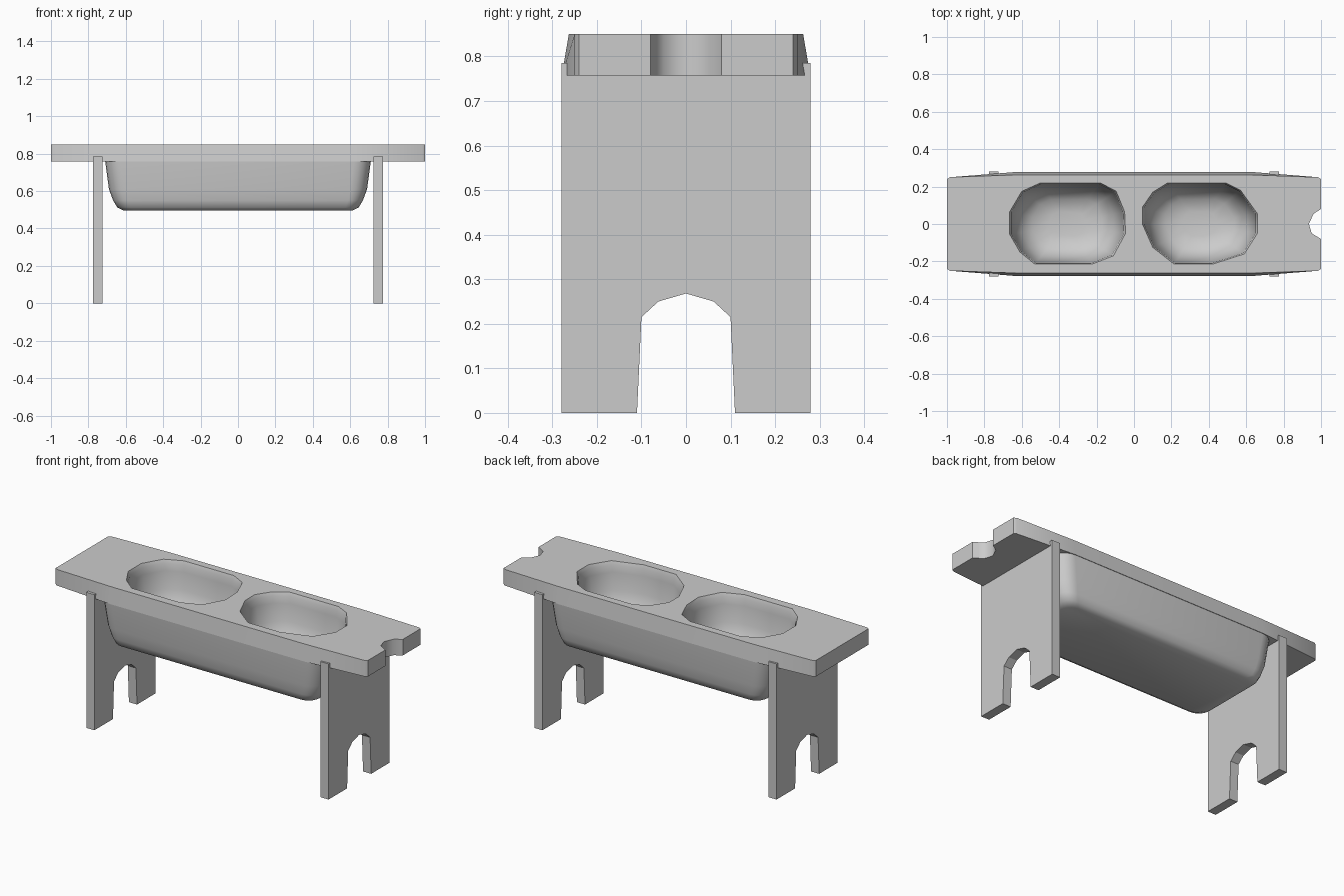
import bpy, bmesh, math

if "Cube" in bpy.data.objects:
    bpy.data.objects.remove(bpy.data.objects["Cube"])

def loft(name, rings):
    """Closed solid from stacked rings of equal point count, bottom to top."""
    bm = bmesh.new()
    vr = [[bm.verts.new(p) for p in r] for r in rings]
    n = len(vr[0])
    for a, b in zip(vr, vr[1:]):
        for i in range(n):
            j = (i + 1) % n
            bm.faces.new((a[i], a[j], b[j], b[i]))
    bm.faces.new(vr[0][::-1])
    bm.faces.new(vr[-1])
    bmesh.ops.recalc_face_normals(bm, faces=bm.faces)
    me = bpy.data.meshes.new(name)
    bm.to_mesh(me)
    bm.free()
    ob = bpy.data.objects.new(name, me)
    bpy.context.collection.objects.link(ob)
    return ob

def boolean(target, other, op):
    m = target.modifiers.new(op, 'BOOLEAN')
    m.operation, m.solver, m.object = op, 'EXACT', other
    bpy.context.view_layer.objects.active = target
    bpy.ops.object.modifier_apply(modifier=m.name)
    bpy.data.objects.remove(other)

def rounded(hx, hy, r, z, seg=5):
    pts = []
    for k, (sx, sy) in enumerate([(1, 1), (-1, 1), (-1, -1), (1, -1)]):
        for i in range(seg + 1):
            a = math.pi / 2 * (k + i / seg)
            pts.append((sx * (hx - r) + r * math.cos(a), sy * (hy - r) + r * math.sin(a), z))
    return pts

# plank top: slightly bowed outline with a notch in the right end
def plank_ring(z, mid):
    side = [(1, .24), (.985, .25), (.62, mid), (-.62, mid), (-.985, .25), (-1, .24)]
    notch = [(1, -.08), (.975, -.065), (.95, -.05), (.935, 0), (.96, .055), (1, .08)]
    return [(x, y, z) for x, y in side + [(x, -y) for x, y in side[::-1]] + notch]

bench = loft("bench_top", [plank_ring(.757, .279), plank_ring(.85, .263)])

# trough body under the plank
trough = loft("trough", [rounded(hx, hy, r, z) for hx, hy, r, z in [
    (.61, .215, .06, .495), (.645, .245, .07, .512), (.668, .256, .08, .55),
    (.69, .266, .09, .61), (.71, .276, .09, .757), (.71, .262, .09, .80)]])
boolean(bench, trough, 'UNION')

# two hollow basins
right = [(.66, .055), (.57, .18), (.49, .22), (.18, .22), (.10, .17), (.045, .09),
         (.045, 0), (.10, -.125), (.215, -.215), (.42, -.215), (.59, -.16), (.66, -.05)]
left = [(-.05, .065), (-.095, .175), (-.18, .22), (-.50, .22), (-.60, .175), (-.665, .065),
        (-.665, -.055), (-.61, -.15), (-.53, -.215), (-.225, -.215), (-.11, -.17), (-.045, -.05)]
profile = [(.3, .545), (.6, .56), (.8, .61), (.91, .69), (.955, .79), (.97, .83), (1, .85), (1, .9)]
for outline in (right, left):
    cx = sum(p[0] for p in outline[:1] + outline[6:7]) / 2
    cutter = loft("basin_cutter", [[(cx + (x - cx) * s, y * s, z) for x, y in outline]
                                   for s, z in profile])
    boolean(bench, cutter, 'DIFFERENCE')

bpy.ops.object.select_all(action='DESELECT')
bench.select_set(True)
bpy.context.view_layer.objects.active = bench
bpy.ops.object.shade_smooth_by_angle(angle=math.radians(48))

# board legs with an arched cut-out
half = [(.28, .785), (.28, 0), (.11, 0), (.10, .215), (.062, .25)]
leg = half + [(0, .268)] + [(-y, z) for y, z in half[::-1]]
for name, x in (("left_leg", -.75), ("right_leg", .75)):
    loft(name, [[(x + d, y, z) for y, z in leg] for d in (-.026, .026)])
